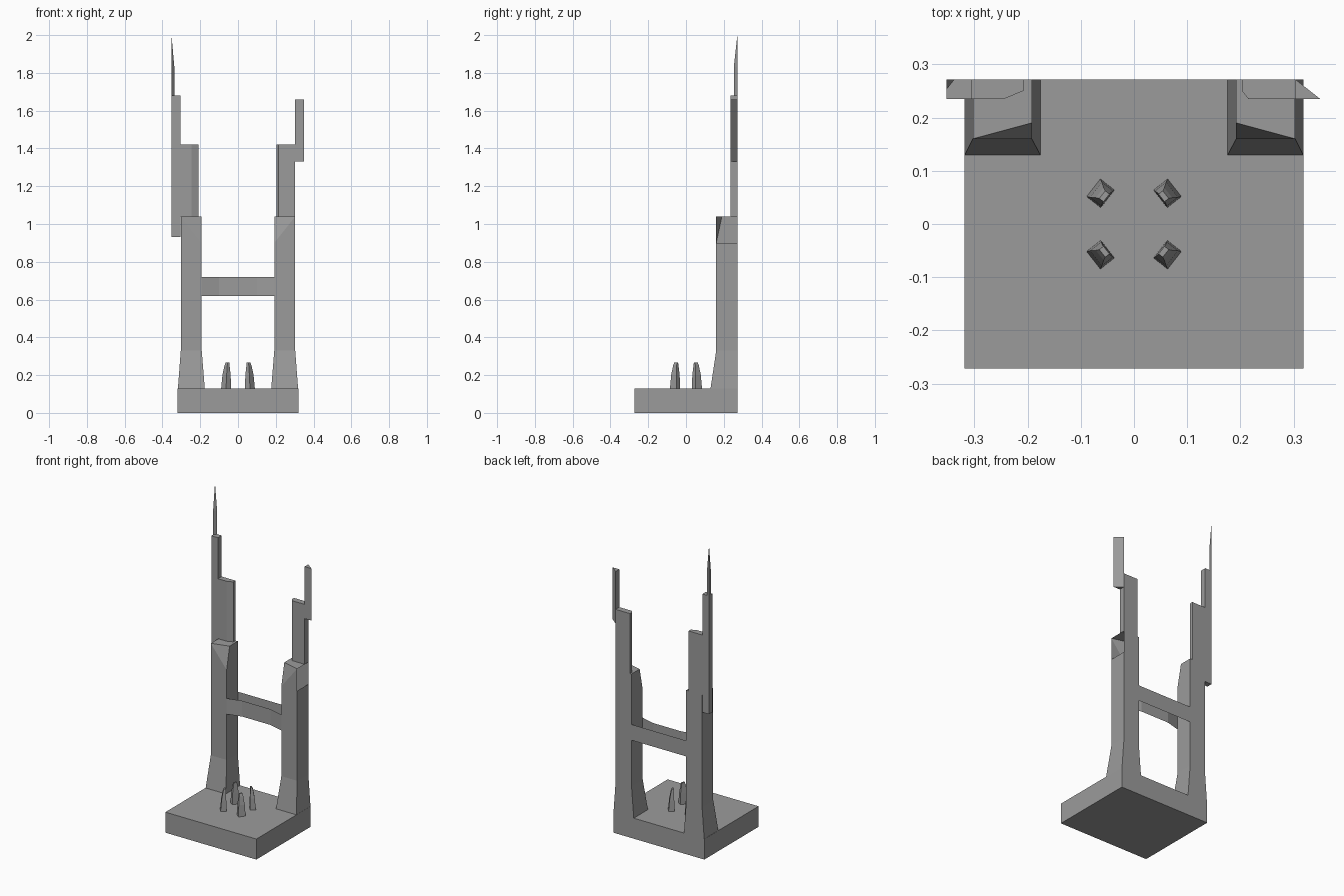
import bpy, bmesh, math

if "Cube" in bpy.data.objects:
    bpy.data.objects.remove(bpy.data.objects["Cube"])

stone = bpy.data.materials.new("dark_grey")
stone.diffuse_color = (0.33, 0.33, 0.33, 1)
stone.use_nodes = True
stone.node_tree.nodes["Principled BSDF"].inputs["Base Color"].default_value = stone.diffuse_color


def loft(name, rings, caps=True, skip=()):
    """Walls through matching rings of 3D points; a one-point ring makes a tip.
    skip lists (ring, side) walls that stay open."""
    bm = bmesh.new()
    vs = [[bm.verts.new(p) for p in r] for r in rings]
    for k, (a, b) in enumerate(zip(vs, vs[1:])):
        n = len(a)
        for i in range(n):
            j = (i + 1) % n
            if (k, i) in skip:
                continue
            if len(b) == 1:
                bm.faces.new((a[i], a[j], b[0]))
            else:
                bm.faces.new((a[i], a[j], b[j], b[i]))
    if caps:
        bm.faces.new(vs[0])
        if len(vs[-1]) > 2:
            bm.faces.new(vs[-1])
    bmesh.ops.recalc_face_normals(bm, faces=bm.faces)
    me = bpy.data.meshes.new(name)
    bm.to_mesh(me)
    bm.free()
    me.materials.append(stone)
    ob = bpy.data.objects.new(name, me)
    bpy.context.collection.objects.link(ob)
    return ob


def prism(name, plan, z0, z1, **kw):
    return loft(name, [[(x, y, z) for x, y in plan] for z in (z0, z1)], **kw)


def rect(x0, x1, y0, y1):
    return [(x0, y0), (x1, y0), (x1, y1), (x0, y1)]


BACK = 0.272

# Base block
prism("base", rect(-0.319, 0.319, -0.272, BACK), 0, 0.13)

# Flared pillars, inner front corner sliced off by a triangle at the top;
# the right one is open on its outer side above the slice
for side, s in (("left", -1), ("right", 1)):
    rings = []
    for z, xi, xo, yf in ((0.13, 0.176, 0.318, 0.13), (0.33, 0.192, 0.303, 0.16),
                          (0.90, 0.192, 0.303, 0.16)):
        rings.append([(s * x, y, z) for x, y in rect(xi, xo, yf, BACK)])
    top = [(0.192, 0.19), (0.303, 0.16), (0.303, BACK), (0.192, BACK)]
    rings.append([(s * x, y, 1.04) for x, y in top])
    loft(side + "_pillar", rings, skip=[(2, 0), (2, 1)] if s > 0 else [(2, 0)])
    slice_me = bpy.data.meshes.new(side + "_pillar_slice")
    slice_me.from_pydata([rings[2][0], rings[2][1], rings[3][1], rings[3][0]], [],
                         [(0, 1, 2), (0, 2, 3)] if s > 0 else [(0, 2, 1), (0, 3, 2)])
    slice_me.materials.append(stone)
    bpy.context.collection.objects.link(
        bpy.data.objects.new(side + "_pillar_slice", slice_me))

# Crossbar with a hollowed front, open above and below
prism("crossbar", [(-0.192, 0.16), (-0.10, 0.185), (0.10, 0.185), (0.192, 0.16),
                   (0.192, BACK), (-0.192, BACK)], 0.62, 0.72,
      caps=False, skip=[(0, 3), (0, 5)])

# Thin upper slabs
prism("left_slab", [(-0.305, 0.235), (-0.245, 0.235), (-0.208, 0.25),
                    (-0.208, BACK), (-0.305, BACK)], 1.04, 1.42)
prism("right_slab", [(0.215, 0.235), (0.303, 0.235), (0.303, BACK),
                     (0.203, BACK), (0.203, 0.25)], 1.04, 1.42)

# Outer strips
prism("left_strip", rect(-0.352, -0.305, 0.235, BACK), 0.93, 1.68)
prism("right_strip", [(0.303, 0.235), (0.35, 0.235), (0.303, BACK)], 1.33, 1.66)

# Needle spire on the left strip
plan = [(-0.352, 0.253), (-0.337, BACK), (-0.352, BACK)]
loft("spire", [[(x, y, 1.68) for x, y in plan], [(x, y, 1.83) for x, y in plan],
               [(-0.352, BACK, 2.0)]])

# Four claws curving in towards the centre
for name, sx, sy in (("front_left", -1, -1), ("front_right", 1, -1),
                     ("back_left", -1, 1), ("back_right", 1, 1)):
    c, s = sx * math.cos(math.radians(38)), sy * math.sin(math.radians(38))
    rings = []
    for z, r0, r1, w in ((0.13, -0.016, 0.018, 0.021), (0.20, -0.015, 0.012, 0.018),
                         (0.25, -0.013, 0.003, 0.012), (0.267, -0.013, -0.003, 0.009)):
        rings.append([(sx * 0.062 + r * c - t * s, sy * 0.057 + r * s + t * c, z)
                      for r, t in rect(r0, r1, -w, w)])
    loft(name + "_claw", rings)
